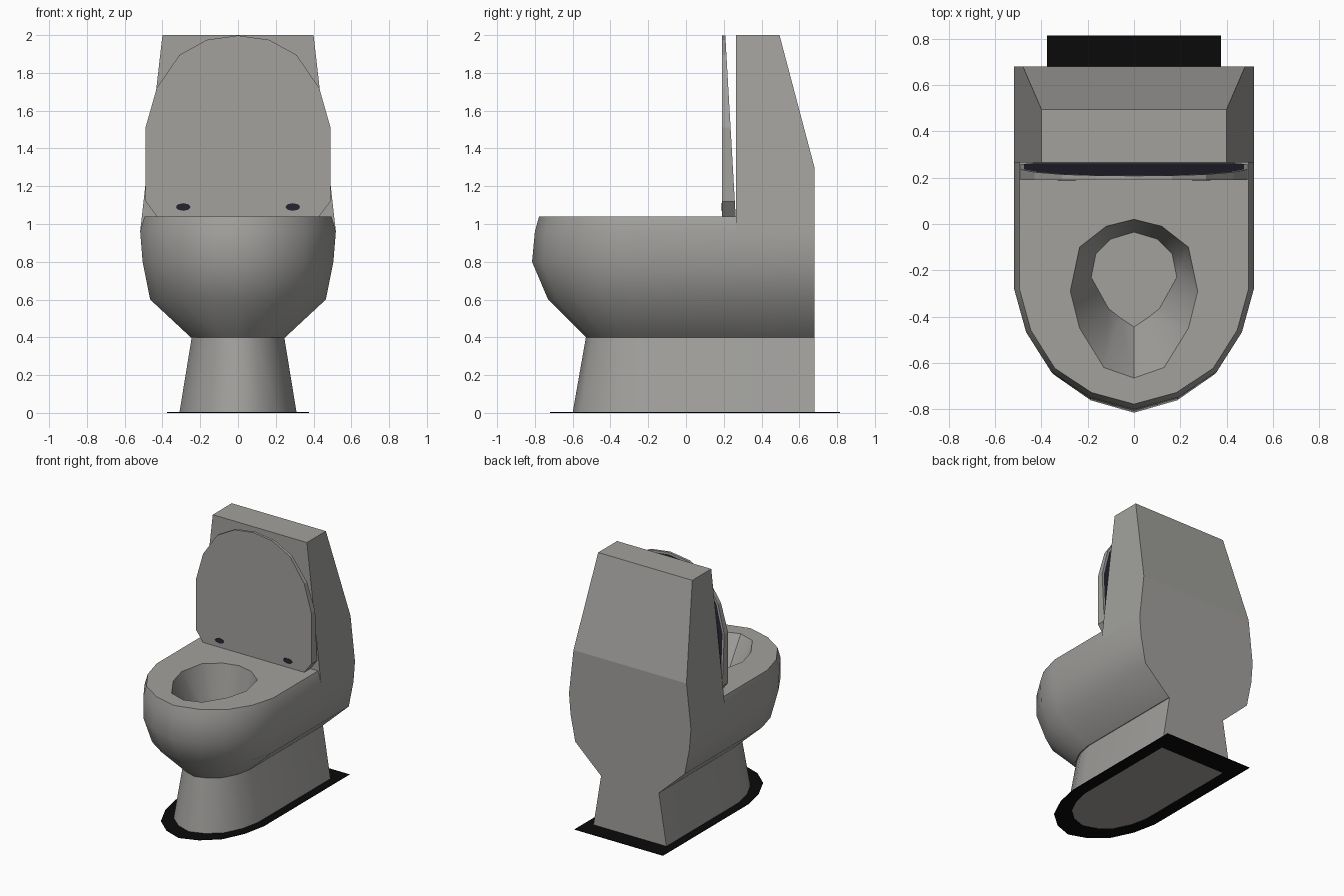
import bpy, bmesh, math

if "Cube" in bpy.data.objects:
    bpy.data.objects.remove(bpy.data.objects["Cube"])


def material(name, rgb):
    m = bpy.data.materials.new(name)
    m.diffuse_color = (*rgb, 1)
    m.use_nodes = True
    m.node_tree.nodes["Principled BSDF"].inputs["Base Color"].default_value = m.diffuse_color
    return m


GREY = material("ceramic grey", (0.36, 0.355, 0.34))
BLACK = material("shadow black", (0.003, 0.003, 0.003))
NAVY = material("dark navy", (0.02, 0.017, 0.032))


def finish(bm, name, mats, smooth=None):
    bmesh.ops.recalc_face_normals(bm, faces=bm.faces[:])
    me = bpy.data.meshes.new(name)
    bm.to_mesh(me)
    bm.free()
    for m in mats:
        me.materials.append(m)
    ob = bpy.data.objects.new(name, me)
    bpy.context.collection.objects.link(ob)
    if smooth:
        bpy.ops.object.select_all(action='DESELECT')
        ob.select_set(True)
        bpy.context.view_layer.objects.active = ob
        bpy.ops.object.shade_smooth_by_angle(angle=math.radians(smooth))
    return ob


# Half of the rounded front: (width factor, forward factor)
NOSE = [(1, 0), (0.9, 0.36), (0.69, 0.69), (0.37, 0.9), (0, 1)]


def outline(bm, w, front, start, back, z):
    right = [(w, back)] + [(w * a, start + (front - start) * t) for a, t in NOSE]
    pts = right + [(-x, y) for x, y in reversed(right[:-1])]
    return [bm.verts.new((x, y, z)) for x, y in pts]


def mirrored(bm, half, z):
    pts = half + [(-x, y) for x, y in reversed(half[1:-1])]
    return [bm.verts.new((x, y, z)) for x, y in pts]


def bridge(bm, a, b):
    n = len(a)
    return [bm.faces.new((a[i], a[(i + 1) % n], b[(i + 1) % n], b[i])) for i in range(n)]


def loop_edges(bm, ring):
    return [bm.edges.get((ring[i], ring[(i + 1) % len(ring)])) for i in range(len(ring))]


# Pedestal
bm = bmesh.new()
lo = outline(bm, 0.31, -0.60, -0.2, 0.68, 0.002)
hi = outline(bm, 0.245, -0.53, -0.2, 0.68, 0.40)
bridge(bm, lo, hi)
bm.faces.new(lo)
bm.faces.new(hi)
finish(bm, "pedestal", [GREY], 40)

# Bowl body with its opening
bm = bmesh.new()
levels = [(0.25, -0.53, -0.22, 0.40), (0.465, -0.73, -0.26, 0.60),
          (0.505, -0.815, -0.28, 0.80), (0.518, -0.80, -0.28, 0.96),
          (0.495, -0.778, -0.28, 1.04)]
rings = [outline(bm, w, f, s, 0.68, z) for w, f, s, z in levels]
for a, b in zip(rings, rings[1:]):
    bridge(bm, a, b)
bm.faces.new(rings[0])
rim = mirrored(bm, [(0, .02), (.12, -.01), (.235, -.10), (.275, -.29),
                    (.235, -.45), (.13, -.62), (0, -.665)], 1.04)
floor = mirrored(bm, [(0, -.035), (.10, -.065), (.165, -.13), (.185, -.23),
                      (.11, -.365), (.06, -.405), (0, -.445)], 0.70)
bridge(bm, rim, floor)
bm.faces.new(floor)
bmesh.ops.triangle_fill(bm, edges=loop_edges(bm, rings[-1]) + loop_edges(bm, rim),
                        use_beauty=True)
finish(bm, "bowl", [GREY], 40)

# Tank
bm = bmesh.new()
rings = []
for w, back, z in [(0.518, 0.68, 0.96), (0.48, 0.68, 1.30), (0.40, 0.495, 2.0)]:
    rings.append([bm.verts.new((x, y, z)) for x, y in
                  [(-w, .265), (w, .265), (w, back), (-w, back)]])
for a, b in zip(rings, rings[1:]):
    bridge(bm, a, b)
bm.faces.new(rings[0])
bm.faces.new(rings[-1])
finish(bm, "tank", [GREY])

# Raised lid: upright front, tapering back with a dark inner panel
bm = bmesh.new()
half = [(.43, 1.04), (.49, 1.12), (.49, 1.51), (.43, 1.72), (.31, 1.895), (.165, 1.975), (0, 1.998)]
pts = half + [(-x, z) for x, z in reversed(half[:-1])]
front = [bm.verts.new((x, 0.19, z)) for x, z in pts]
rear = [bm.verts.new((x, 0.263 - 0.055 * (z - 1.04) / 0.96, z)) for x, z in pts]
bridge(bm, front, rear)
bm.faces.new(front)
panel = bm.faces.new(rear)
bmesh.ops.recalc_face_normals(bm, faces=bm.faces[:])
bmesh.ops.inset_individual(bm, faces=[panel], thickness=0.015)
panel.material_index = 1
finish(bm, "lid", [GREY, NAVY])

# Hinge spots on the lid
for side in (-1, 1):
    bm = bmesh.new()
    a, b = [[bm.verts.new((side * 0.29 + 0.04 * math.cos(i * math.pi / 4), y,
                           1.09 + 0.02 * math.sin(i * math.pi / 4)))
             for i in range(8)] for y in (0.187, 0.192)]
    bridge(bm, a, b)
    bm.faces.new(a)
    bm.faces.new(b)
    finish(bm, "hinge_spot_" + ("left" if side < 0 else "right"), [NAVY])

# Black floor border around the pedestal
bm = bmesh.new()
loops = []
for z in (0.0, 0.004):
    loops.append((outline(bm, 0.375, -0.72, -0.22, 0.815, z),
                  outline(bm, 0.28, -0.56, -0.2, 0.64, z)))
(o0, i0), (o1, i1) = loops
for a, b in ((o0, i0), (o1, i1), (o0, o1), (i0, i1)):
    bridge(bm, a, b)
finish(bm, "floor_border", [BLACK])
